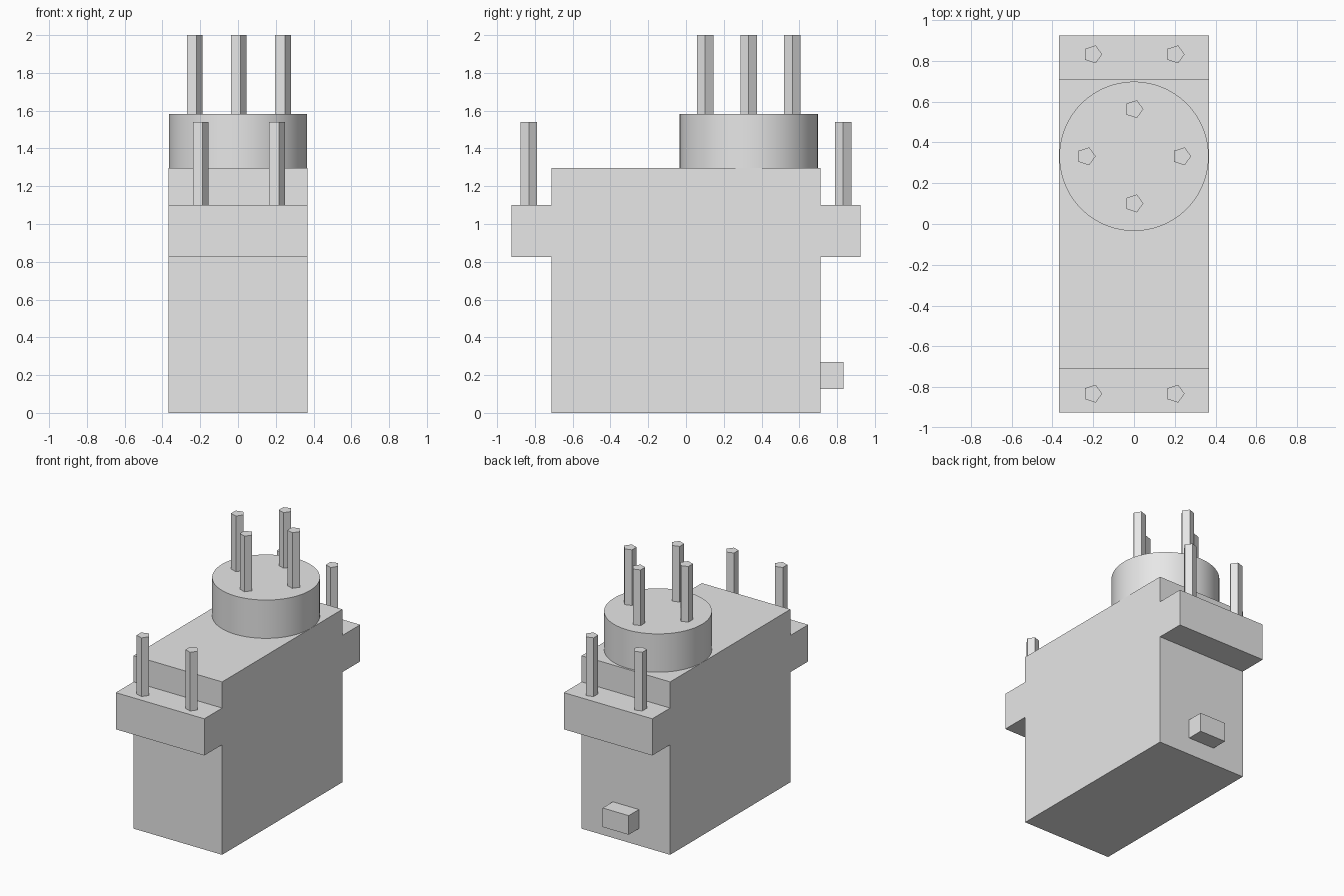
import bpy, bmesh, math
from mathutils import Matrix

cube = bpy.data.objects.get("Cube")
if cube:
    bpy.data.objects.remove(cube, do_unlink=True)

grey = bpy.data.materials.new("light grey")
grey.use_nodes = True
colour = (0.8, 0.8, 0.8, 1)
grey.diffuse_color = colour
grey.node_tree.nodes["Principled BSDF"].inputs["Base Color"].default_value = colour


def finish(bm, name):
    bmesh.ops.recalc_face_normals(bm, faces=bm.faces[:])
    mesh = bpy.data.meshes.new(name)
    bm.to_mesh(mesh)
    bm.free()
    mesh.materials.append(grey)
    obj = bpy.data.objects.new(name, mesh)
    bpy.context.collection.objects.link(obj)
    return obj


def prism(name, x, y, z0, z1, radius, sides):
    """Upright prism with its first corner towards +x."""
    bm = bmesh.new()
    ring = [bm.verts.new((x + radius * math.cos(a), y + radius * math.sin(a), z0))
            for a in (math.tau * i / sides for i in range(sides))]
    base = bm.faces.new(ring)
    geom = bmesh.ops.extrude_face_region(bm, geom=[base], use_keep_orig=True)["geom"]
    bmesh.ops.translate(bm, vec=(0, 0, z1 - z0),
                        verts=[v for v in geom if isinstance(v, bmesh.types.BMVert)])
    return finish(bm, name)


# Motor case with its two mounting flanges: one side profile extruded across x
half_width = 0.367
half_profile = [(0.712, 0), (0.712, 0.825), (0.923, 0.825),
                (0.923, 1.1), (0.712, 1.1), (0.712, 1.296)]
profile = half_profile + [(-y, z) for y, z in reversed(half_profile)]
bm = bmesh.new()
side = bm.faces.new([bm.verts.new((-half_width, y, z)) for y, z in profile])
geom = bmesh.ops.extrude_face_region(bm, geom=[side], use_keep_orig=True)["geom"]
bmesh.ops.translate(bm, vec=(2 * half_width, 0, 0),
                    verts=[v for v in geom if isinstance(v, bmesh.types.BMVert)])
finish(bm, "case")

# Cable plug low on the back
bm = bmesh.new()
bmesh.ops.create_cube(bm, size=1, matrix=Matrix.Translation((0, 0.77, 0.199))
                      @ Matrix.Diagonal((0.216, 0.126, 0.143, 1)))
finish(bm, "cable_plug")

# Round output hub
hub_y, hub_top = 0.332, 1.583
hub = prism("output_hub", 0, hub_y, 1.296, hub_top, 0.366, 96)
bpy.ops.object.select_all(action="DESELECT")
hub.select_set(True)
bpy.context.view_layer.objects.active = hub
bpy.ops.object.shade_smooth_by_angle(angle=math.radians(30))

# Four pins standing on the hub
for name, dx, dy in (("left", 1, 0), ("right", -1, 0), ("back", 0, 1), ("front", 0, -1)):
    prism("hub_pin_" + name, 0.234 * dx, hub_y + 0.231 * dy, hub_top, 2, 0.046, 5)

# Two pins on each flange
for end, sy in (("front", -1), ("back", 1)):
    for hand, sx in (("left", 1), ("right", -1)):
        prism(f"flange_pin_{end}_{hand}", 0.202 * sx, 0.832 * sy, 1.1, 1.54, 0.046, 5)
